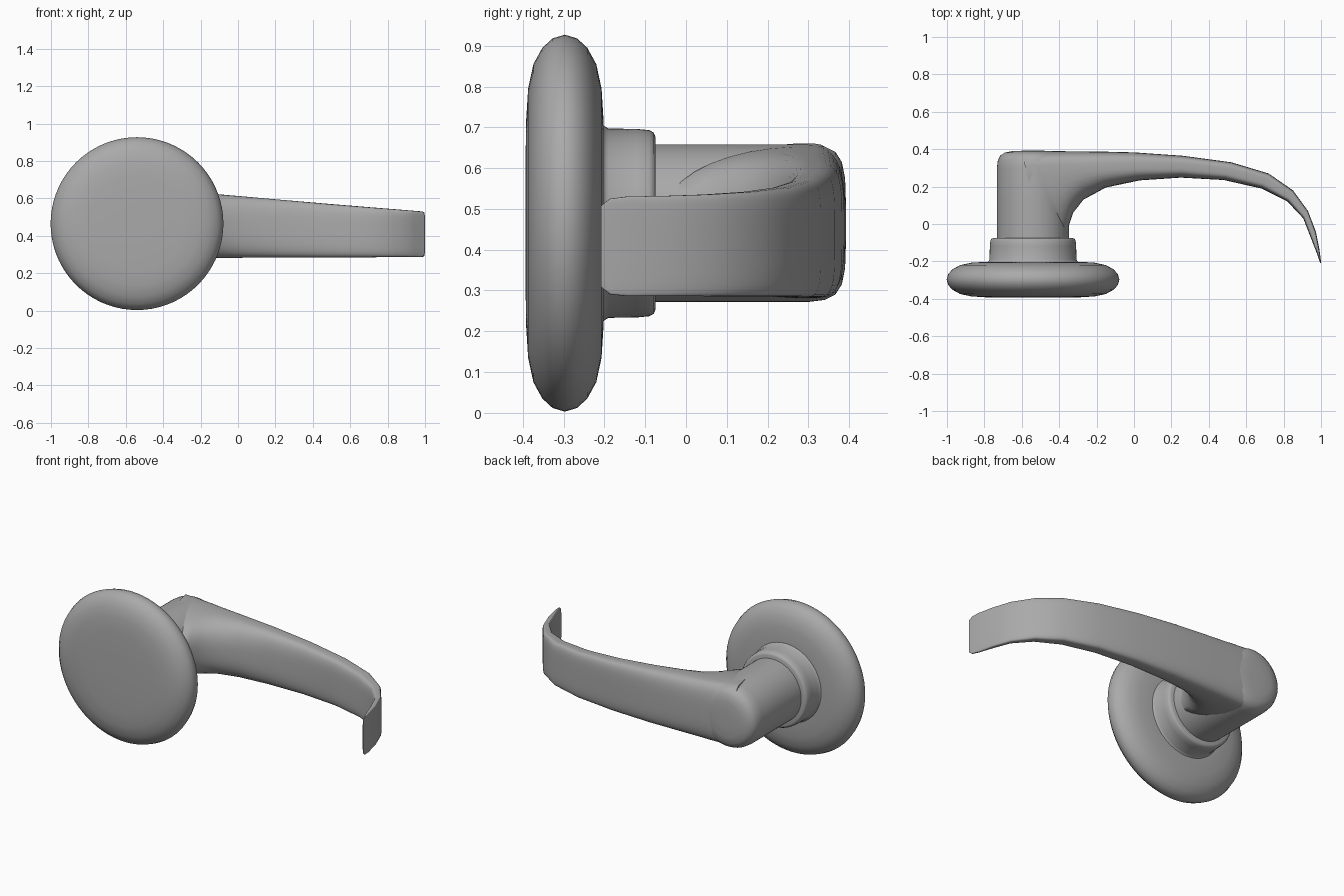
import bpy, bmesh
from math import cos, sin, tau, radians, copysign

cube = bpy.data.objects.get("Cube")
if cube:
    bpy.data.objects.remove(cube, do_unlink=True)

# One satin metal colour
metal = bpy.data.materials.new("satin grey metal")
metal.use_nodes = True
grey = (0.4, 0.4, 0.4, 1)
metal.diffuse_color = grey
metal.node_tree.nodes["Principled BSDF"].inputs["Base Color"].default_value = grey

AXIS_X, AXIS_Z = -0.54, 0.465


def loft(name, rings, crease):
    """Skin a list of closed rings, cap both ends and shade smooth."""
    bm = bmesh.new()
    loops = [[bm.verts.new(p) for p in ring] for ring in rings]
    for a, b in zip(loops, loops[1:]):
        n = len(a)
        for i in range(n):
            j = (i + 1) % n
            bm.faces.new((a[i], a[j], b[j], b[i]))
    bm.faces.new(loops[0])
    bm.faces.new(loops[-1])
    bmesh.ops.recalc_face_normals(bm, faces=bm.faces)
    mesh = bpy.data.meshes.new(name)
    bm.to_mesh(mesh)
    bm.free()
    mesh.materials.append(metal)
    obj = bpy.data.objects.new(name, mesh)
    bpy.context.collection.objects.link(obj)
    bpy.ops.object.select_all(action='DESELECT')
    obj.select_set(True)
    bpy.context.view_layer.objects.active = obj
    bpy.ops.object.shade_smooth_by_angle(angle=radians(crease))
    return obj


def lathe(name, profile, sides=72):
    """Turn (radius, y) points around the spindle axis."""
    rings = [[(AXIS_X + r * cos(tau * i / sides), y, AXIS_Z + r * sin(tau * i / sides))
              for i in range(sides)] for r, y in profile]
    return loft(name, rings, 40)


# Round wall plate with a soft, symmetrical rim
rim = [(0.1, 0.097), (0.25, 0.095), (0.33, 0.09), (0.39, 0.077),
       (0.43, 0.055), (0.453, 0.03)]
middle = -0.297
lathe("wall_plate", [(r, middle - d) for r, d in rim] + [(0.462, middle)]
      + [(r, middle + d) for r, d in reversed(rim)])

# Collar with a small cove at the plate and a rounded outer edge
lathe("collar", [(0.25, -0.21), (0.238, -0.2), (0.232, -0.19), (0.231, -0.12),
                 (0.228, -0.09), (0.222, -0.079), (0.212, -0.075), (0.15, -0.075)])

# Spindle shaft ending in a rounded elbow
lathe("shaft", [(0.193, -0.1), (0.193, 0.1), (0.193, 0.3), (0.188, 0.34),
                (0.175, 0.366), (0.15, 0.382), (0.11, 0.39), (0.05, 0.392)])

# Lever: outer x, y and inner x, y at each station, from shaft to hooked tip
stations = [
    (-0.6, 0.385, -0.5, -0.06), (-0.5, 0.388, -0.36, -0.06),
    (-0.42, 0.39, -0.345, 0), (-0.36, 0.389, -0.325, 0.06),
    (-0.3, 0.389, -0.27, 0.13), (-0.2, 0.388, -0.15, 0.195),
    (0, 0.383, 0.03, 0.233), (0.26, 0.365, 0.25, 0.248),
    (0.52, 0.33, 0.48, 0.235), (0.72, 0.27, 0.68, 0.19),
    (0.85, 0.18, 0.82, 0.12), (0.93, 0.07, 0.905, 0.03),
    (0.972, -0.04, 0.94, -0.06), (0.992, -0.14, 0.975, -0.15),
    (0.998, -0.185, 0.988, -0.188), (1, -0.208, 0.996, -0.208),
]


def section(station, shrink, sides=40):
    """D-shaped section: crisp outer face, fuller inner face."""
    ox, oy, ix, iy = station
    thick = ((ox - ix) ** 2 + (oy - iy) ** 2) ** 0.5
    along = (ox + 0.6) / 1.6
    split = min(0.09, thick / 2) / thick
    top, bottom = 0.656 - 0.082 * (ox + 0.54), 0.28 + 0.006 * along
    half, mid = (top - bottom) / 2 * shrink, (top + bottom) / 2
    ring = []
    for i in range(sides):
        c, s = cos(tau * (i + 0.5) / sides), sin(tau * (i + 0.5) / sides)
        e = (3 if c > 0 else 2) + 2.5 * along
        u = abs(c) ** (2 / e)
        t = split - u * split if c > 0 else split + u * (1 - split)
        z = mid + half * copysign(abs(s) ** (2 / e), s)
        ring.append((ox + (ix - ox) * t, oy + (iy - oy) * t, z))
    return ring


shrinks = [1] * (len(stations) - 2) + [0.96, 0.82]
loft("lever", [section(st, k) for st, k in zip(stations, shrinks)], 50)
